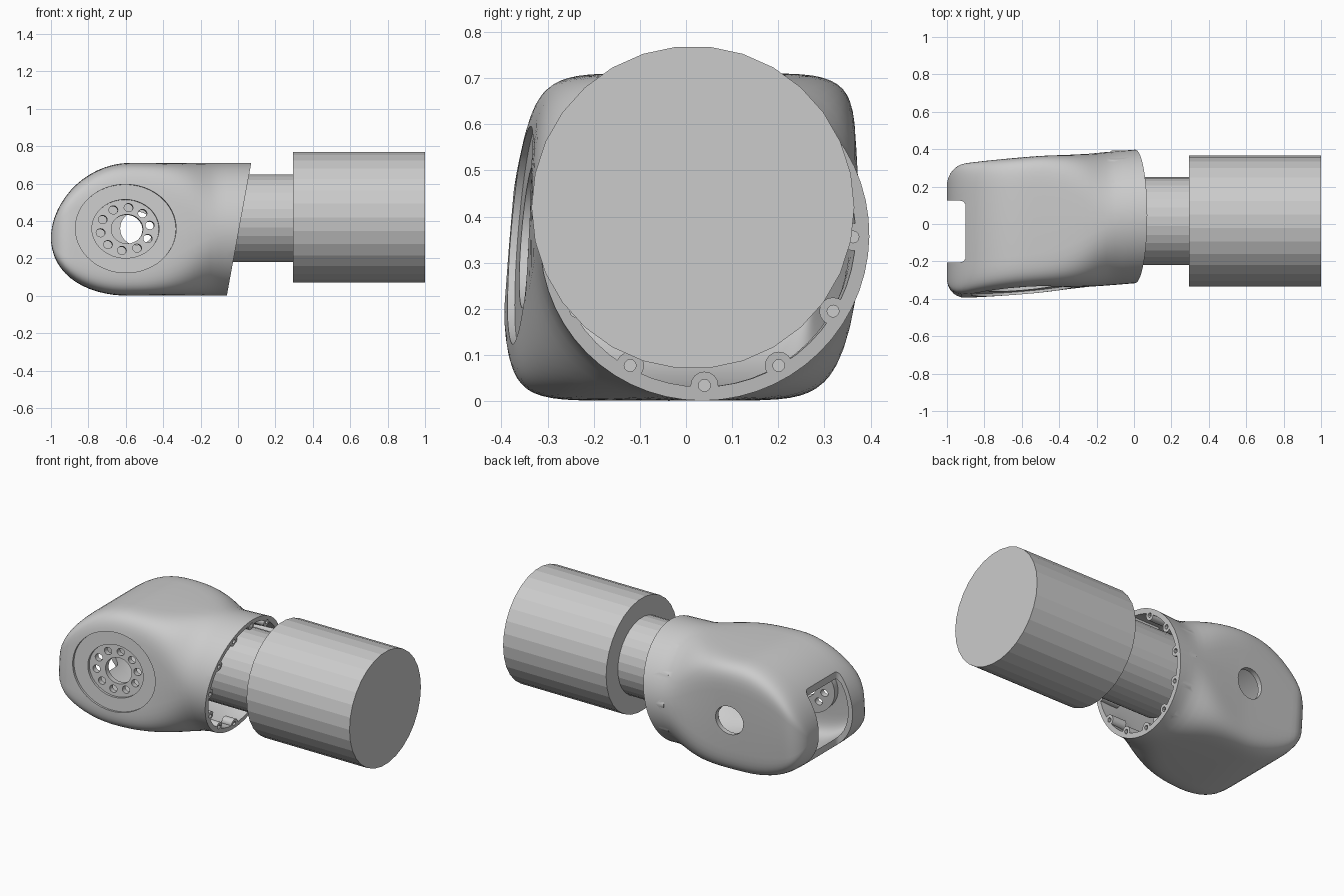
import bpy, bmesh, math
from mathutils import Matrix, Vector

if "Cube" in bpy.data.objects:
    bpy.data.objects.remove(bpy.data.objects["Cube"], do_unlink=True)

grey = bpy.data.materials.new("light grey")
grey.use_nodes = True
grey.diffuse_color = (0.6, 0.6, 0.6, 1)
grey.node_tree.nodes["Principled BSDF"].inputs["Base Color"].default_value = (0.6, 0.6, 0.6, 1)


def make(name, bm):
    bmesh.ops.recalc_face_normals(bm, faces=bm.faces)
    mesh = bpy.data.meshes.new(name)
    bm.to_mesh(mesh)
    bm.free()
    mesh.materials.append(grey)
    obj = bpy.data.objects.new(name, mesh)
    bpy.context.collection.objects.link(obj)
    return obj


def cylinders(name, matrices, segments=32):
    """Several unit cylinders in one mesh, each placed by a matrix."""
    bm = bmesh.new()
    for m in matrices:
        bmesh.ops.create_cone(bm, cap_ends=True, segments=segments, radius1=1,
                              radius2=1, depth=1, matrix=m)
    return make(name, bm)


def combine(target, tool, operation):
    """Apply one boolean and drop the helper."""
    tool.hide_render = True
    mod = target.modifiers.new("cut", 'BOOLEAN')
    mod.operation, mod.object, mod.solver = operation, tool, 'EXACT'
    bpy.ops.object.select_all(action='DESELECT')
    bpy.context.view_layer.objects.active = target
    target.select_set(True)
    bpy.ops.object.modifier_apply(modifier=mod.name)
    bpy.data.objects.remove(tool, do_unlink=True)


def power(v, n):
    return math.copysign(abs(v) ** (2 / n), v)


def housing(name, t, end):
    """Loft from a boxy rounded nose to a round neck, inset by t."""
    nose, turn, edge, count = 0.42 - t, -0.58, 0.1 - t, 56
    stations = []
    for i in range(15):
        a = 0.08 + (math.pi / 2 - 0.08) * i / 14
        stations.append((turn - nose * math.cos(a), (0.355 - t) * math.sin(a)))
    stations += [(turn + (end - turn) * i / 18, 0.355 - t) for i in range(1, 19)]
    bm = bmesh.new()
    rings = []
    for x, h in stations:
        s = min(1, max(0, (-0.1 - x) / 0.45))
        box = s * s * (3 - 2 * s)
        n = 2 + 5 * box
        d = min(edge, x + 1 - t)
        w = 0.357 - 0.007 * box - t - edge + math.sqrt(edge ** 2 - (edge - d) ** 2)
        cz = 0.356 - 0.046 * max(0, (-0.55 - x) / 0.45) ** 2
        ring = []
        for k in range(count):
            a = 2 * math.pi * k / count
            dz = h * power(math.sin(a), n)
            y = 0.04 + 0.083 * x + w * power(math.cos(a), n) + 0.08 * box * dz
            ring.append(bm.verts.new((x, y, cz + dz)))
        rings.append(ring)
    for a, b in zip(rings, rings[1:]):
        for k in range(count):
            j = (k + 1) % count
            bm.faces.new((a[k], a[j], b[j], b[k]))
    bm.faces.new(rings[0])
    bm.faces.new(rings[-1])
    return make(name, bm)


# Frame of the slightly tilted front face
normal = Vector((0.083, -1, 0.08)).normalized()
face = Matrix.Translation((-0.6, -0.36, 0.36)) @ normal.to_track_quat('Z', 'Y').to_matrix().to_4x4()


def on_face(rx, ry, top, bottom, x=0, y=0):
    return (face @ Matrix.Translation((x, y, (top + bottom) / 2))
            @ Matrix.Diagonal((rx, ry, top - bottom, 1)))


def along_x(x0, x1, y, z, r):
    return (Matrix.Translation(((x0 + x1) / 2, y, z)) @ Matrix.Rotation(math.pi / 2, 4, 'Y')
            @ Matrix.Diagonal((r, r, x1 - x0, 1)))


def rim(x0, x1, r):
    spots = [2 * math.pi * k / 12 for k in range(12)]
    return [along_x(x0, x1, 0.04 + 0.322 * math.cos(a), 0.356 + 0.322 * math.sin(a), r)
            for a in spots]


# Hollow housing with screw bosses and a pad behind the front face
shell = housing("joint_housing", 0, 0.2)
combine(shell, housing("cavity", 0.03, 0.3), 'DIFFERENCE')
combine(shell, cylinders("bosses", rim(-0.12, 0.15, 0.03), 16), 'UNION')
combine(shell, cylinders("pad", [on_face(0.2, 0.175, -0.01, -0.07)], 48), 'UNION')

# Slanted open end
bm = bmesh.new()
bmesh.ops.create_cube(bm, size=2, matrix=Matrix.Translation((0.005, 0, 0.353))
                      @ Matrix.Rotation(0.182, 4, 'Y') @ Matrix.Translation((1, 0, 0)))
combine(shell, make("slant", bm), 'DIFFERENCE')
combine(shell, cylinders("screw_holes", rim(-0.07, 0.15, 0.013), 12), 'DIFFERENCE')

# Stepped round recess, ring of bolt holes and centre hole
combine(shell, cylinders("recess", [on_face(0.27, 0.237, 0.1, -0.018)], 64), 'DIFFERENCE')
combine(shell, cylinders("inner_recess", [on_face(0.18, 0.157, 0.1, -0.035)], 48), 'DIFFERENCE')
bolts = [on_face(0.024, 0.022, 0.1, -0.12, 0.134 * math.cos(a), 0.116 * math.sin(a))
         for a in (math.radians(36 * k + 10) for k in range(10))]
combine(shell, cylinders("bolt_holes", bolts, 16), 'DIFFERENCE')
combine(shell, cylinders("centre_hole", [on_face(0.085, 0.078, 0.1, -0.15, 0.01)]), 'DIFFERENCE')

# Hole in the back wall
back = (Matrix.Translation((-0.54, 0.35, 0.36)) @ Matrix.Rotation(math.pi / 2, 4, 'X')
        @ Matrix.Diagonal((0.09, 0.09, 0.3, 1)))
combine(shell, cylinders("back_hole", [back]), 'DIFFERENCE')

# Slot through the nose
bm = bmesh.new()
bmesh.ops.create_cube(bm, size=1, matrix=Matrix.Translation((-1.05, -0.04, 0.35))
                      @ Matrix.Diagonal((0.3, 0.33, 1, 1)))
upright = [e for e in bm.edges if abs(e.verts[0].co.z - e.verts[1].co.z) > 0.5]
bmesh.ops.bevel(bm, geom=upright, offset=0.03, segments=4, profile=0.5, affect='EDGES')
combine(shell, make("slot", bm), 'DIFFERENCE')

bpy.ops.object.select_all(action='DESELECT')
bpy.context.view_layer.objects.active = shell
shell.select_set(True)
bpy.ops.object.shade_smooth_by_angle(angle=math.radians(30))

# Neck and large end cylinder
cylinders("neck", [along_x(-0.2, 0.295, 0.015, 0.415, 0.235)], 30)
cylinders("end_cylinder", [along_x(0.293, 1, 0.015, 0.42, 0.35)], 30)
